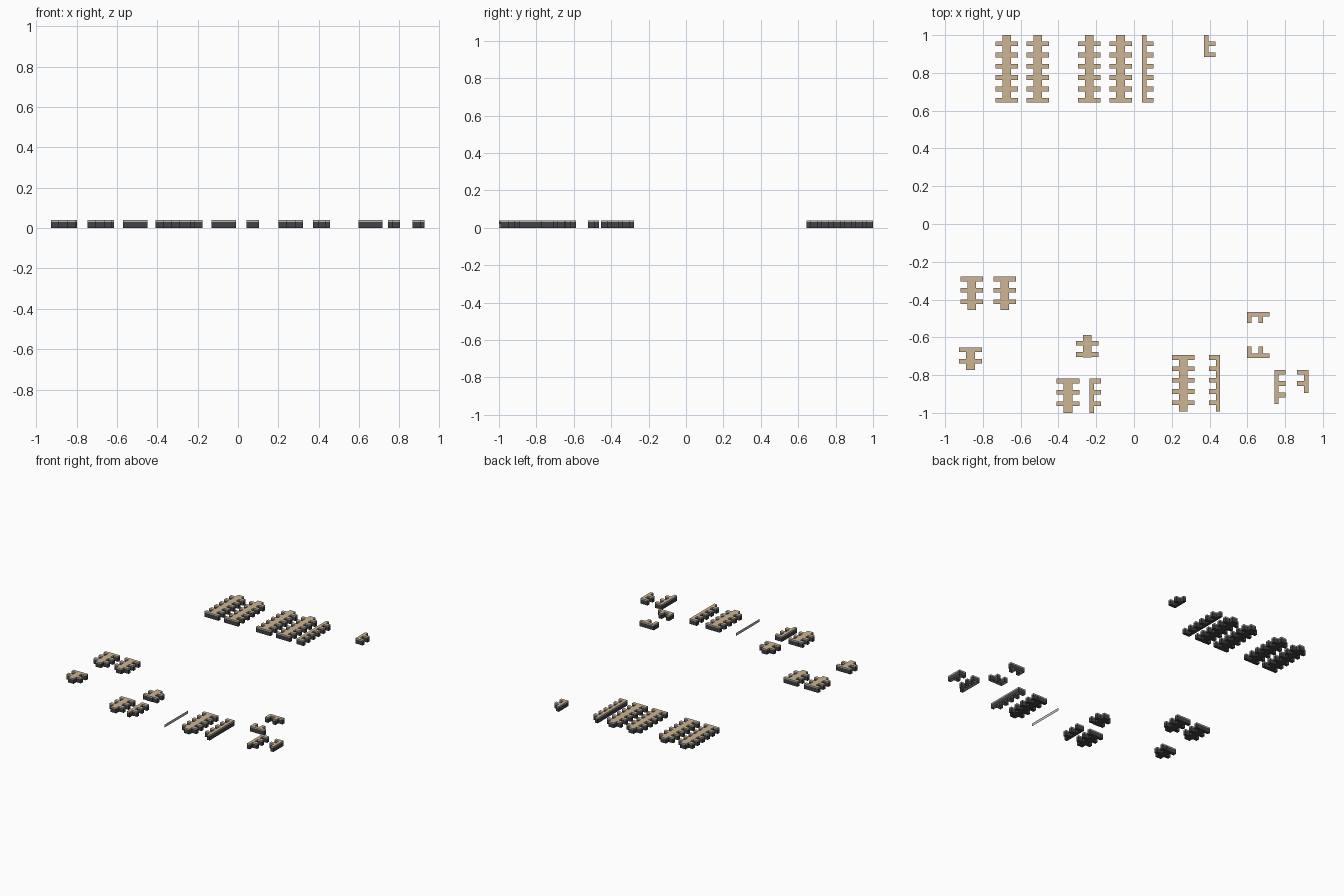
import bpy, bmesh

if "Cube" in bpy.data.objects:
    bpy.data.objects.remove(bpy.data.objects["Cube"])

def material(name, rgb):
    m = bpy.data.materials.new(name)
    m.diffuse_color = (*rgb, 1)
    m.use_nodes = True
    m.node_tree.nodes["Principled BSDF"].inputs["Base Color"].default_value = m.diffuse_color
    return m

WALL = material("dark wall", (0.055, 0.054, 0.06))
BAND = material("light grey eave band", (0.48, 0.47, 0.46))
ROOF = material("tan roof", (0.61, 0.46, 0.29))
HEIGHT, EAVE, HALF_WING = 0.04, 0.031, 0.0125


def add_object(name, bm, mats):
    bmesh.ops.recalc_face_normals(bm, faces=bm.faces)
    mesh = bpy.data.meshes.new(name)
    bm.to_mesh(mesh)
    bm.free()
    for m in mats:
        mesh.materials.append(m)
    bpy.context.collection.objects.link(bpy.data.objects.new(name, mesh))


def outline(spine, reach, ends, wings):
    """Walk up the right side of a spine with wings, then down the left."""
    (a, b), (left, right), (t0, t1) = spine, reach, ends
    spans = [(max(t0, c - HALF_WING), min(t1, c + HALF_WING)) for c in sorted(wings)]
    pts = [(b, t0)]
    if right > b:
        for lo, hi in spans:
            pts += [(b, lo), (right, lo), (right, hi), (b, hi)]
    pts += [(b, t1), (a, t1)]
    if left < a:
        for lo, hi in reversed(spans):
            pts += [(a, hi), (left, hi), (left, lo), (a, lo)]
    pts.append((a, t0))
    clean = []
    for p in pts:
        if not clean or abs(p[0] - clean[-1][0]) + abs(p[1] - clean[-1][1]) > 1e-5:
            clean.append(p)
    return clean


def block(name, spine, reach, ends, wings, sideways=False, floor=True):
    pts = outline(spine, reach, ends, wings)
    if sideways:
        pts = [(y, x) for x, y in pts]
    bm = bmesh.new()
    rings = [[bm.verts.new((x, y, z)) for x, y in pts] for z in (0, EAVE, HEIGHT)]
    n = len(pts)
    for level in (0, 1):
        lo, hi = rings[level], rings[level + 1]
        for i in range(n):
            j = (i + 1) % n
            bm.faces.new((lo[i], lo[j], hi[j], hi[i])).material_index = level
    if floor:
        bm.faces.new(rings[0]).material_index = 0
    bm.faces.new(rings[2]).material_index = 2
    add_object(name, bm, (WALL, BAND, ROOF))


def steps(first, count):
    return [first - 0.06 * i for i in range(count)]


# Full blocks: centre x, y range, first wing, number of wings
FULL = [
    (-0.674, 0.643, 1.0, 0.955, 6), (-0.509, 0.643, 1.0, 0.955, 6),
    (-0.237, 0.643, 1.0, 0.955, 6), (-0.071, 0.643, 1.0, 0.955, 6),
    (-0.859, -0.455, -0.279, -0.291, 3), (-0.685, -0.455, -0.279, -0.291, 3),
    (-0.866, -0.774, -0.653, -0.666, 2), (-0.247, -0.706, -0.587, -0.631, 2),
    (-0.349, -1.0, -0.818, -0.831, 3), (0.261, -0.992, -0.694, -0.707, 5),
]
for i, (x, y0, y1, first, count) in enumerate(FULL):
    block(f"winged_block_{i + 1}", (x - 0.023, x + 0.023), (x - 0.06, x + 0.06),
          (y0, y1), steps(first, count))

# Half blocks: outer spine x, direction of wings, y range, first wing, count, floor
HALF = [
    (0.043, 1, 0.643, 1.0, 0.955, 6, True), (0.371, 1, 0.883, 1.0, 0.955, 2, True),
    (-0.235, 1, -1.0, -0.818, -0.831, 3, True), (0.456, -1, -0.992, -0.694, -0.707, 5, False),
    (0.743, 1, -0.952, -0.772, -0.785, 3, False), (0.924, -1, -0.894, -0.772, -0.785, 2, False),
]
for i, (x, d, y0, y1, first, count, floor) in enumerate(HALF):
    spine = sorted((x, x + d * 0.023))
    reach = sorted((x, x + d * 0.06))
    block(f"half_block_{i + 1}", spine, reach, (y0, y1), steps(first, count), floor=floor)

# Half blocks lying along x, one opening to the front and one to the back
block("sideways_block_front", (-0.490, -0.466), (-0.525, -0.466),
      (0.597, 0.717), (0.609, 0.671), sideways=True, floor=False)
block("sideways_block_back", (-0.709, -0.685), (-0.709, -0.648),
      (0.597, 0.717), (0.609, 0.671), sideways=True, floor=False)

# Single thin upright wall
bm = bmesh.new()
bm.faces.new([bm.verts.new((0.08, y, z)) for y, z in
              ((-1.0, 0), (-0.715, 0), (-0.715, 0.022), (-1.0, 0.022))])
add_object("thin_wall", bm, (BAND,))
